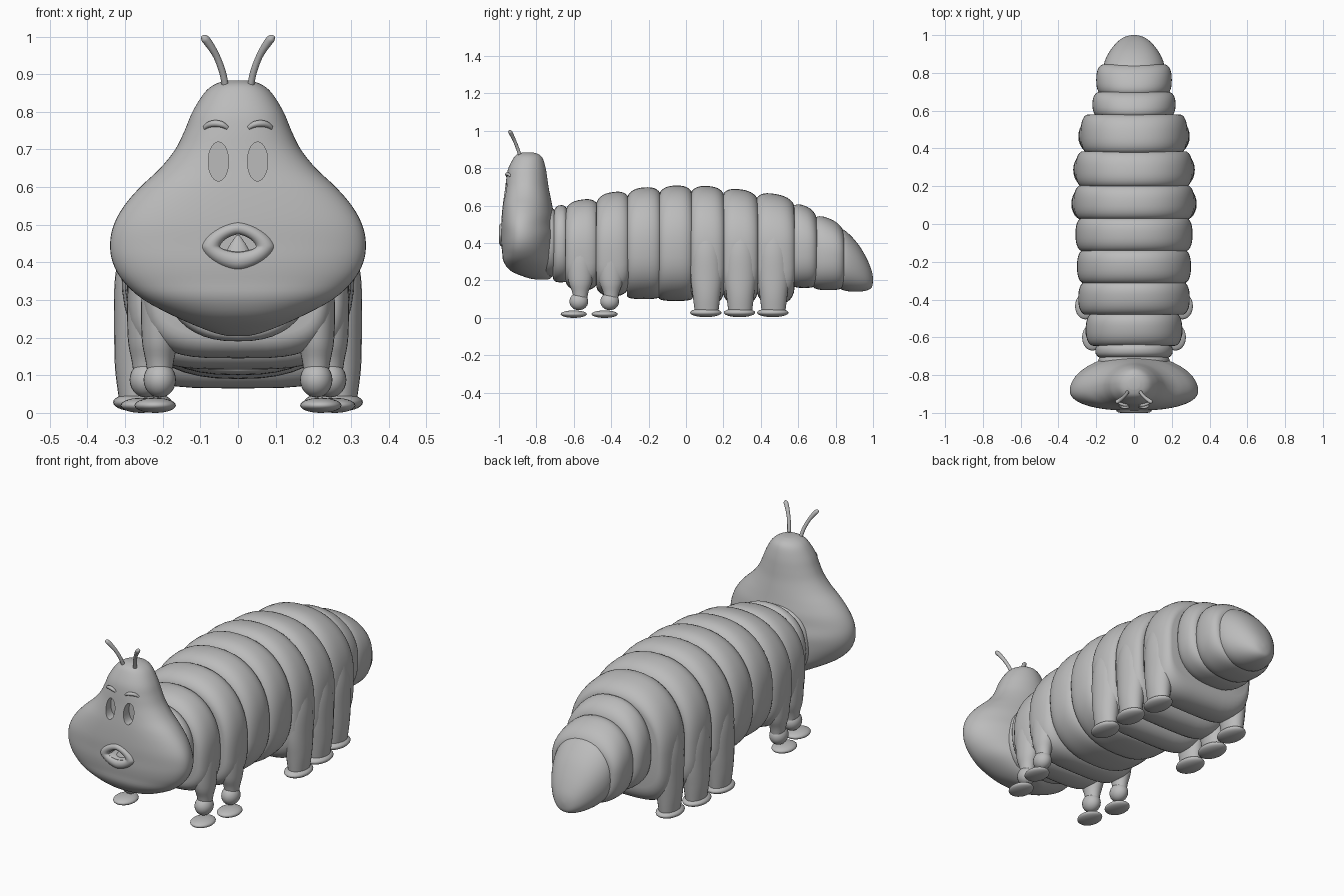
import bpy, bmesh, math
from mathutils import Vector

if "Cube" in bpy.data.objects:
    bpy.data.objects.remove(bpy.data.objects["Cube"])

grey = bpy.data.materials.new("soft grey")
grey.diffuse_color = (0.5, 0.5, 0.5, 1)
grey.use_nodes = True
grey.node_tree.nodes["Principled BSDF"].inputs["Base Color"].default_value = grey.diffuse_color


def finish(name, bm, angle=50):
    bmesh.ops.recalc_face_normals(bm, faces=bm.faces)
    me = bpy.data.meshes.new(name)
    bm.to_mesh(me)
    bm.free()
    ob = bpy.data.objects.new(name, me)
    bpy.context.collection.objects.link(ob)
    me.materials.append(grey)
    shade(ob, angle)
    return ob


def shade(ob, angle=50):
    bpy.ops.object.select_all(action='DESELECT')
    ob.select_set(True)
    bpy.context.view_layer.objects.active = ob
    bpy.ops.object.shade_smooth_by_angle(angle=math.radians(angle))


def loft(name, rings, caps=True, angle=50):
    bm = bmesh.new()
    rows = [[bm.verts.new(p) for p in r] for r in rings]
    n = len(rows[0])
    for a, b in zip(rows, rows[1:]):
        for i in range(n):
            j = (i + 1) % n
            bm.faces.new((a[i], a[j], b[j], b[i]))
    if caps:
        bm.faces.new(rows[0])
        bm.faces.new(rows[-1])
    return finish(name, bm, angle)


def sp(v, n):
    return math.copysign(abs(v) ** (2 / n), v)


def angles(n):
    return [2 * math.pi * i / n for i in range(n)]


def smooth_rows(rows, steps=4):
    """Catmull-Rom interpolation of profile rows."""
    out = []
    for i in range(len(rows) - 1):
        p = [Vector(rows[min(max(k, 0), len(rows) - 1)]) for k in range(i - 1, i + 3)]
        for s in range(steps):
            t = s / steps
            out.append(0.5 * (2 * p[1] + (p[2] - p[0]) * t + (2 * p[0] - 5 * p[1] + 4 * p[2] - p[3]) * t * t
                              + (3 * p[1] - p[0] - 3 * p[2] + p[3]) * t ** 3))
    out.append(Vector(rows[-1]))
    return out


def body_ring(y, w, zt, zb, zc, n):
    pts = []
    for a in angles(48):
        c, s = math.cos(a), math.sin(a)
        if s >= 0:
            pts.append((w * sp(c, 2.2), y, zc + (zt - zc) * sp(s, 2.2)))
        else:
            pts.append((w * sp(c, n), y, zc + (zc - zb) * sp(s, n)))
    return pts


def ellipsoid(name, loc, size):
    bm = bmesh.new()
    bmesh.ops.create_uvsphere(bm, u_segments=24, v_segments=14, radius=1)
    for v in bm.verts:
        v.co = Vector([v.co[k] * size[k] + loc[k] for k in range(3)])
    return finish(name, bm)


def tube(name, pts, radii):
    rows = smooth_rows([(*p, r) for p, r in zip(pts, radii)])
    rings = []
    for i, row in enumerate(rows):
        p = row.xyz
        d = (rows[min(i + 1, len(rows) - 1)].xyz - rows[max(i - 1, 0)].xyz).normalized()
        u = d.cross(Vector((0, 1, 0))).normalized()
        v = d.cross(u)
        rings.append([p + row[3] * (math.cos(a) * u + math.sin(a) * v) for a in angles(12)])
    return loft(name, rings)


# Body segments: y0, y1, half width, top front, top back, bottom, bottom lift at ends, centre, lower squareness
segments = [
    (-0.78, -0.69, 0.19, 0.59, 0.59, 0.22, 0.02, 0.40, 2.2),
    (-0.71, -0.63, 0.205, 0.60, 0.605, 0.19, 0.02, 0.40, 2.4),
    (-0.645, -0.47, 0.255, 0.62, 0.645, 0.145, 0.06, 0.36, 3.6),
    (-0.48, -0.305, 0.295, 0.66, 0.685, 0.115, 0.06, 0.36, 3.6),
    (-0.315, -0.135, 0.302, 0.69, 0.705, 0.10, 0.015, 0.38, 2.5),
    (-0.145, 0.035, 0.31, 0.705, 0.71, 0.09, 0.015, 0.38, 2.5),
    (0.025, 0.205, 0.32, 0.71, 0.70, 0.065, 0.09, 0.36, 4.0),
    (0.195, 0.385, 0.31, 0.70, 0.675, 0.065, 0.09, 0.36, 4.0),
    (0.375, 0.58, 0.283, 0.68, 0.645, 0.07, 0.09, 0.36, 4.0),
    (0.565, 0.70, 0.22, 0.625, 0.575, 0.16, 0.02, 0.37, 2.6),
    (0.68, 0.845, 0.20, 0.565, 0.50, 0.148, 0.02, 0.34, 2.5),
]
for k, (y0, y1, w, zf, zk, zb, lift, zc, n) in enumerate(segments):
    rings = []
    for i in range(15):
        t = -math.cos(math.pi * i / 14)
        b = 1 - (1 - abs(t) ** 2.5) ** 0.5
        u = (t + 1) / 2
        rings.append(body_ring(y0 + (y1 - y0) * u, w - 0.04 * b,
                               zf + (zk - zf) * u - 0.055 * b, zb + lift * b, zc, n))
    loft(f"body_segment_{k + 1}", rings)

# Tail tip: y, half width, top, bottom
tail = [(0.81, 0.14, 0.44, 0.17), (0.83, 0.16, 0.475, 0.152), (0.87, 0.152, 0.45, 0.142),
        (0.92, 0.125, 0.395, 0.14), (0.96, 0.092, 0.33, 0.145), (0.985, 0.06, 0.275, 0.155),
        (0.996, 0.033, 0.24, 0.17), (1.0, 0.006, 0.212, 0.2)]
loft("tail_tip", [body_ring(y, w, a, b, (a + b) / 2, 2.2) for y, w, a, b in smooth_rows(tail, 3)])


# Legs and feet, mirrored on both sides
def leg(name, cx, cy, rows):
    rings = [[(cx + rx * math.cos(a), cy + ry * math.sin(a), z) for a in angles(24)]
             for z, rx, ry in smooth_rows(rows)]
    loft(name, rings)


for side, s in (("left", 1), ("right", -1)):
    for k, (x, y) in enumerate([(0.208, -0.565), (0.245, -0.4)]):
        leg(f"front_leg_{side}_{k + 1}", s * x, y,
            [(0.45, 0.025, 0.05), (0.32, 0.048, 0.07), (0.2, 0.048, 0.064), (0.14, 0.038, 0.044), (0.09, 0.03, 0.035)])
        ellipsoid(f"ankle_{side}_{k + 1}", (s * x, y - 0.008, 0.088), (0.043, 0.05, 0.047))
        ellipsoid(f"front_foot_{side}_{k + 1}", (s * (x + 0.012), y - 0.035, 0.02), (0.055, 0.07, 0.02))
    for k, (x, y) in enumerate([(0.272, 0.11), (0.262, 0.29), (0.235, 0.468)]):
        leg(f"rear_leg_{side}_{k + 1}", s * x, y,
            [(0.48, 0.03, 0.05), (0.36, 0.055, 0.08), (0.22, 0.057, 0.085), (0.12, 0.055, 0.074), (0.04, 0.045, 0.064)])
        ellipsoid(f"rear_foot_{side}_{k + 1}", (s * x, y - 0.004, 0.028), (0.06, 0.084, 0.024))

# Head: height, half width, front y, back y, widest y
head_rows = [
    (0.205, 0.03, -0.80, -0.74, -0.77), (0.215, 0.07, -0.85, -0.72, -0.80), (0.25, 0.155, -0.935, -0.70, -0.84),
    (0.30, 0.25, -0.975, -0.69, -0.87), (0.35, 0.305, -0.983, -0.69, -0.88), (0.40, 0.333, -0.988, -0.69, -0.88),
    (0.45, 0.34, -0.988, -0.69, -0.88), (0.50, 0.33, -0.988, -0.70, -0.88), (0.55, 0.303, -0.985, -0.705, -0.875),
    (0.60, 0.26, -0.98, -0.715, -0.87), (0.65, 0.207, -0.973, -0.725, -0.86), (0.70, 0.167, -0.966, -0.735, -0.853),
    (0.75, 0.142, -0.96, -0.742, -0.85), (0.80, 0.121, -0.95, -0.75, -0.85), (0.85, 0.09, -0.925, -0.765, -0.845),
    (0.873, 0.062, -0.905, -0.785, -0.845), (0.884, 0.03, -0.875, -0.815, -0.845)]
rings = []
for z, w, yf, yb, yc in smooth_rows(head_rows):
    ring = []
    for a in angles(64):
        c, q = math.cos(a), math.sin(a)
        n = 2.3 if q < 0 else 1.9
        ring.append((w * sp(c, n), yc + ((yc - yf) if q < 0 else (yb - yc)) * sp(q, n), z))
    rings.append(ring)
head = loft("head", rings, angle=40)


# Eye and mouth openings cut into the head
def cut(outline, depth):
    c = loft("opening_cutter", [[(x, y, z) for x, z in outline] for y in (-1.1, depth)])
    m = head.modifiers.new("opening", 'BOOLEAN')
    m.operation, m.solver, m.object = 'DIFFERENCE', 'EXACT', c
    bpy.ops.object.select_all(action='DESELECT')
    head.select_set(True)
    bpy.context.view_layer.objects.active = head
    bpy.ops.object.modifier_apply(modifier=m.name)
    bpy.data.objects.remove(c)


def mouth(a, w, up, down, n=1.6):
    q = math.sin(a)
    return w * sp(math.cos(a), n), 0.442 + (up if q > 0 else down) * sp(q, n)


for s in (1, -1):
    cut([(s * 0.052 + 0.027 * math.cos(a), 0.668 + 0.052 * math.sin(a)) for a in angles(28)], -0.925)
cut([mouth(a, 0.05, 0.033, 0.014) for a in angles(32)], -0.92)
shade(head, 40)

# Lips around the mouth, and a tongue inside
lips = []
for t, y in [(0, -0.95), (0, -0.985), (0.15, -0.995), (0.4, -1.0), (0.65, -0.998), (0.85, -0.991), (1, -0.975)]:
    lips.append([(x, y, z) for x, z in (mouth(a, 0.048 + 0.052 * t, 0.032 + 0.036 * t, 0.013 + 0.053 * t)
                                        for a in angles(48))])
loft("lips", lips, caps=False)
loft("tongue", [[(r * math.cos(a), -0.945 + 0.6 * r * math.sin(a), z) for a in angles(20)]
                for z, r in ((0.425, 0.034), (0.45, 0.02), (0.472, 0.004))])

# Eyebrows and antennae
for side, s in (("left", 1), ("right", -1)):
    tube(f"eyebrow_{side}", [(s * 0.028, -0.957, 0.757), (s * 0.042, -0.959, 0.766), (s * 0.06, -0.955, 0.769),
                             (s * 0.077, -0.947, 0.766), (s * 0.09, -0.938, 0.757)],
         [0.005, 0.008, 0.009, 0.008, 0.005])
    tube(f"antenna_{side}", [(s * 0.032, -0.885, 0.86), (s * 0.041, -0.9, 0.905), (s * 0.058, -0.918, 0.95),
                             (s * 0.08, -0.935, 0.985), (s * 0.09, -0.942, 0.996), (s * 0.096, -0.946, 1.0)],
         [0.009, 0.009, 0.009, 0.011, 0.01, 0.003])
